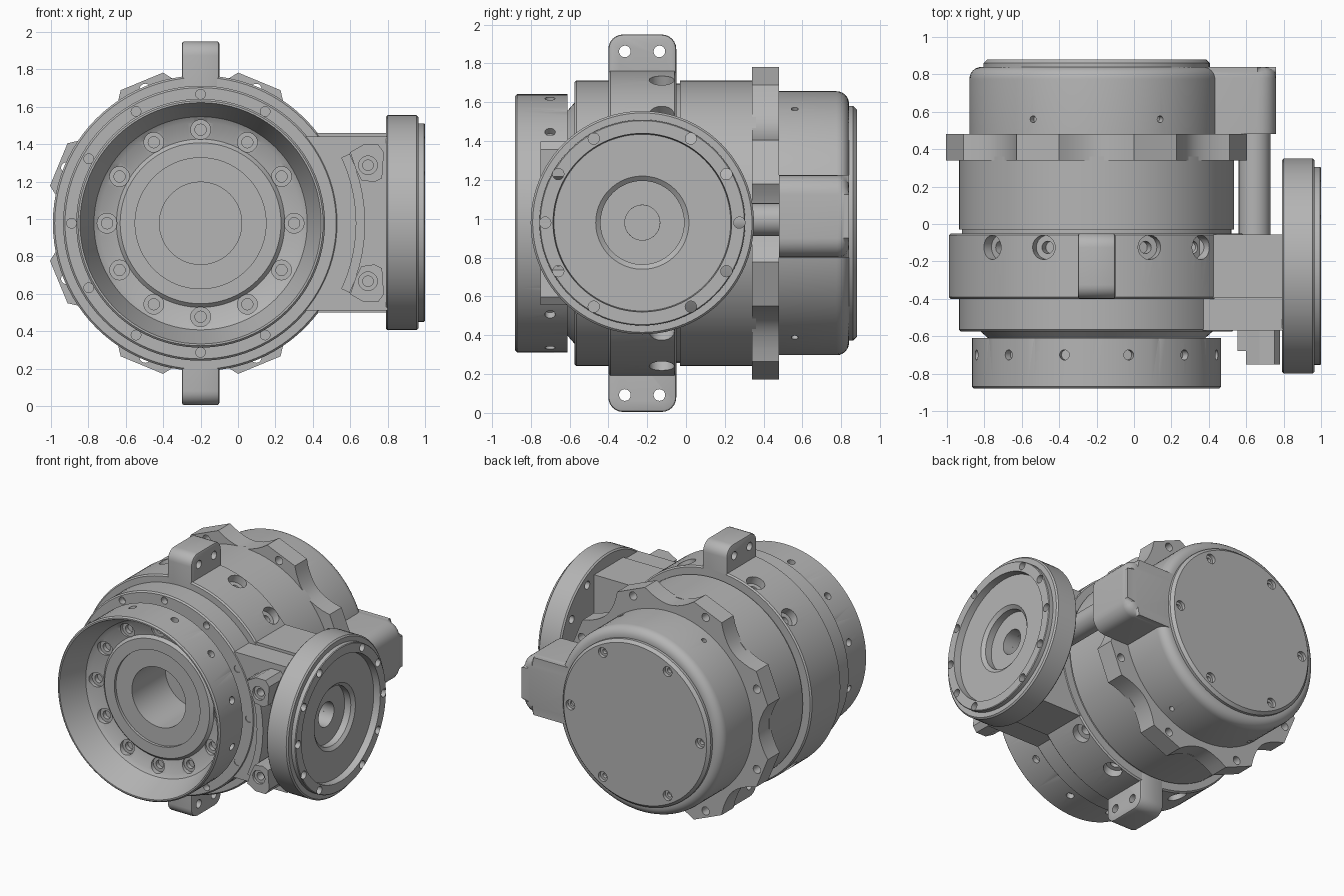
import bpy, bmesh
from math import sin, cos, pi, radians
from mathutils import Matrix, Vector

if "Cube" in bpy.data.objects:
    bpy.data.objects.remove(bpy.data.objects["Cube"])

grey = bpy.data.materials.new("grey_metal")
grey.use_nodes = True
GREY = (0.46, 0.46, 0.46, 1)
grey.diffuse_color = GREY
grey.node_tree.nodes["Principled BSDF"].inputs["Base Color"].default_value = GREY

CX, CZ = -0.2, 0.977
AXIS = Vector((CX, 0, CZ))
ALONG_Y = Matrix.Translation(AXIS) @ Matrix.Rotation(-pi / 2, 4, 'X')
FRONT = Matrix.Rotation(pi / 2, 4, 'X')            # profile in x-z, depth towards -y
SIDE = Matrix(((0, 0, 1, 0), (1, 0, 0, 0), (0, 1, 0, 0), (0, 0, 0, 1)))  # profile in y-z, depth +x
PORT = Vector((0, -0.225, 0.98))
BACK, FWD, LEFT = Vector((0, 1, 0)), Vector((0, -1, 0)), Vector((1, 0, 0))


def aim(pos, direction):
    return Matrix.Translation(pos) @ direction.to_track_quat('Z', 'Y').to_matrix().to_4x4()


def around(angle, radius, y):
    a = radians(angle)
    return AXIS + Vector((radius * cos(a), y, radius * sin(a)))


def lathe(bm, profile, matrix, n=96, closed=False):
    """Revolve (radius, height) points about the local z axis."""
    rings = []
    for r, h in profile:
        if r == 0:
            rings.append([bm.verts.new(matrix @ Vector((0, 0, h)))] * n)
        else:
            rings.append([bm.verts.new(matrix @ Vector((r * cos(2 * pi * i / n), r * sin(2 * pi * i / n), h)))
                          for i in range(n)])
    pairs = list(zip(rings, rings[1:])) + ([(rings[-1], rings[0])] if closed else [])
    for a, b in pairs:
        for i in range(n):
            j = (i + 1) % n
            bm.faces.new(list(dict.fromkeys((a[i], a[j], b[j], b[i]))))


def prism(bm, pts, lo, hi, matrix, round_end=0):
    """Extrude a 2D outline along local z, optionally rounding the far rim."""
    low = [bm.verts.new(matrix @ Vector((x, y, lo))) for x, y in pts]
    top = [bm.verts.new(matrix @ Vector((x, y, hi))) for x, y in pts]
    bm.faces.new(low[::-1])
    cap = bm.faces.new(top)
    for i in range(len(pts)):
        j = (i + 1) % len(pts)
        bm.faces.new((low[i], low[j], top[j], top[i]))
    if round_end:
        bmesh.ops.bevel(bm, geom=list(cap.edges), offset=round_end, segments=5,
                        profile=0.5, affect='EDGES')


def rounded(x0, x1, y0, y1, r, steps=6):
    pts = []
    for k, (x, y) in enumerate(((x1 - r, y1 - r), (x0 + r, y1 - r), (x0 + r, y0 + r), (x1 - r, y0 + r))):
        for s in range(steps + 1):
            a = (k + s / steps) * pi / 2
            pts.append((x + r * cos(a), y + r * sin(a)))
    return pts


def box(bm, x0, x1, y0, y1, z0, z1):
    prism(bm, [(x0, z0), (x1, z0), (x1, z1), (x0, z1)], -y1, -y0, FRONT)


def plug(bm, matrix, *steps, n=20):
    """Stepped drill: (radius, depth) pairs from the mouth inwards; local z points out."""
    prof, h = [(0, 0.05)], 0.05
    for r, depth in steps:
        prof += [(r, h), (r, -depth)]
        h = -depth
    lathe(bm, prof + [(0, h)], matrix, n)


def make(name, bm, cutter=None, bevel=0):
    """Turn a bmesh into an object, bevel it, drill it and shade it."""
    def to_object(label, b):
        bmesh.ops.recalc_face_normals(b, faces=b.faces[:])
        me = bpy.data.meshes.new(label)
        b.to_mesh(me)
        b.free()
        ob = bpy.data.objects.new(label, me)
        bpy.context.scene.collection.objects.link(ob)
        return ob
    ob = to_object(name, bm)
    if bevel:
        m = ob.modifiers.new("bevel", 'BEVEL')
        m.width, m.segments, m.limit_method = bevel, 2, 'ANGLE'
    helper = None
    if cutter:
        helper = to_object(name + "_cutter", cutter)
        helper.hide_render = True
        m = ob.modifiers.new("holes", 'BOOLEAN')
        m.operation, m.solver, m.object = 'DIFFERENCE', 'EXACT', helper
    bpy.context.view_layer.update()
    me = bpy.data.meshes.new_from_object(ob.evaluated_get(bpy.context.evaluated_depsgraph_get()))
    ob.modifiers.clear()
    ob.data = me
    if helper:
        bpy.data.objects.remove(helper)
    me.materials.clear()
    me.materials.append(grey)
    me.polygons.foreach_set("use_smooth", [True] * len(me.polygons))
    me.set_sharp_from_angle(angle=radians(28))
    return ob


# main body: open front collar, neck, stepped rings
bm, cut = bmesh.new(), bmesh.new()
lathe(bm, [(0, -.25), (.22, -.25), (.22, -.64), (.35, -.64), (.35, -.66), (.43, -.66), (.45, -.64),
           (.54, -.66), (.57, -.68), (.645, -.88), (.655, -.88), (.665, -.87), (.665, -.61),
           (.58, -.61), (.62, -.575), (.725, -.575), (.735, -.565), (.735, -.4), (.78, -.4),
           (.79, -.39), (.79, -.06), (.78, -.05), (.72, -.05), (.72, -.03), (.735, -.03),
           (.735, .36), (0, .36)], ALONG_Y)
for k in range(12):
    plug(cut, aim(around(30 * k, .5, -.66), FWD), (.053, .03), (.03, .06))
    plug(cut, aim(around(30 * k, .69, -.575), FWD), (.026, .05))
    out = around(30 * k + 15, 1, 0) - AXIS
    plug(cut, aim(around(30 * k + 15, .665, -.7), out), (.027, .04))
for a in (45, 69, 111, 135):
    for s in (1, -1):
        out = around(a * s, 1, 0) - AXIS
        plug(cut, aim(around(a * s, .79, -.125), out), (.065, .06), (.033, .12))
make("main_body", bm, cut)

# scalloped flange with eight lobes
bm, cut = bmesh.new(), bmesh.new()
outline = []
for k in range(8):
    mid = 22.5 + 45 * k
    for s in range(11):
        t = s / 10
        a, r = radians(mid + 8.5 + 28 * t), .83 - .1 * sin(pi * t) ** .8
        outline.append((CX + r * cos(a), CZ + r * sin(a)))
    plug(cut, aim(around(mid, .775, .48), BACK), (.03, .3))
prism(bm, outline, -.48, -.34, FRONT)
make("scalloped_flange", bm, cut)

# rear housing with rounded shoulder and screwed cover
bm, cut = bmesh.new(), bmesh.new()
shoulder = [(.615 + .065 * cos(a), .775 + .065 * sin(a)) for a in (pi / 12 * i for i in range(7))]
lathe(bm, [(0, .46), (.68, .46)] + shoulder + [(.605, .84), (.605, .86), (.585, .88), (0, .88)], ALONG_Y)
for k in range(6):
    plug(cut, aim(around(60 * k, .53, .88), BACK), (.036, .025), (.018, .05))
    if k % 3:
        plug(cut, aim(around(60 * k, .68, .56), around(60 * k, 1, 0) - AXIS), (.018, .04))
make("rear_housing", bm, cut)

# rounded side pod of the rear housing and the tube running forward from it
bm = bmesh.new()
back_plane = Matrix(((1, 0, 0, 0), (0, 0, 1, 0), (0, 1, 0, 0), (0, 0, 0, 1)))
prism(bm, rounded(.1, .76, .8, 1.225, .1), .48, .84, back_plane, round_end=.06)
make("side_pod", bm)
bm = bmesh.new()
lathe(bm, [(0, -.1), (.085, -.1), (.085, .5), (0, .5)],
      Matrix.Translation((.645, 0, .995)) @ Matrix.Rotation(-pi / 2, 4, 'X'), 40)
make("side_tube", bm)

# side arm carrying the port
for name, y0, y1, z0, z1 in (("side_arm", -.395, -.055, .5, 1.46), ("side_arm_front", -.57, -.39, .51, 1.44)):
    bm, cut = bmesh.new(), bmesh.new()
    box(bm, .3, .8, y0, y1, z0, z1)
    plug(cut, aim(PORT + LEFT * .8, LEFT), (.09, .2), n=40)
    make(name, bm, cut)

# curved rib and two screw bosses in front of the arm
bm = bmesh.new()
angles = [radians(-25 + 5 * i) for i in range(11)]
prism(bm, [(CX + .88 * cos(a), CZ + .88 * sin(a)) for a in angles]
      + [(CX + .83 * cos(a), CZ + .83 * sin(a)) for a in reversed(angles)], .55, .68, FRONT)
make("arm_rib", bm)
boss = [(.6, .38), (.67, .42), (.75, .42), (.78, .38), (.77, .24), (.73, .22), (.66, .23), (.63, .29)]
for name, s in (("upper_boss", 1), ("lower_boss", -1)):
    bm, cut = bmesh.new(), bmesh.new()
    prism(bm, [(x, CZ + s * z) for x, z in boss], .55, .75, FRONT)
    plug(cut, aim(Vector((.695, -.75, CZ + s * .31)), FWD), (.05, .02), (.028, .12))
    make(name, bm, cut)

# round port flange on the side
bm, cut = bmesh.new(), bmesh.new()
lathe(bm, [(.09, .79), (.09, .88), (.215, .88), (.215, .93), (.24, .95), (.455, .95), (.46, 1), (.525, 1),
           (.53, .995), (.53, .965), (.565, .965), (.575, .955), (.575, .8), (.565, .79)],
      Matrix.Translation(PORT) @ SIDE, closed=True)
for k in range(12):
    if k % 6 != 3:
        a = radians(30 * k)
        plug(cut, aim(PORT + Vector((1, .5 * cos(a), .5 * sin(a))), LEFT), (.029, .3))
make("port_flange", bm, cut)

# mounting ears above and below
for name, s in (("top_ear", 1), ("bottom_ear", -1)):
    bm, cut = bmesh.new(), bmesh.new()
    shape = [(y, CZ + s * z) for y, z in rounded(-.4, -.05, .5, .972, .075)]
    prism(bm, shape, CX - .1, CX + .1, SIDE)
    for y in (-.315, -.137):
        plug(cut, aim(Vector((CX + .1, y, CZ + s * .885)), LEFT), (.03, .3))
    make(name, bm, cut, bevel=.012)
